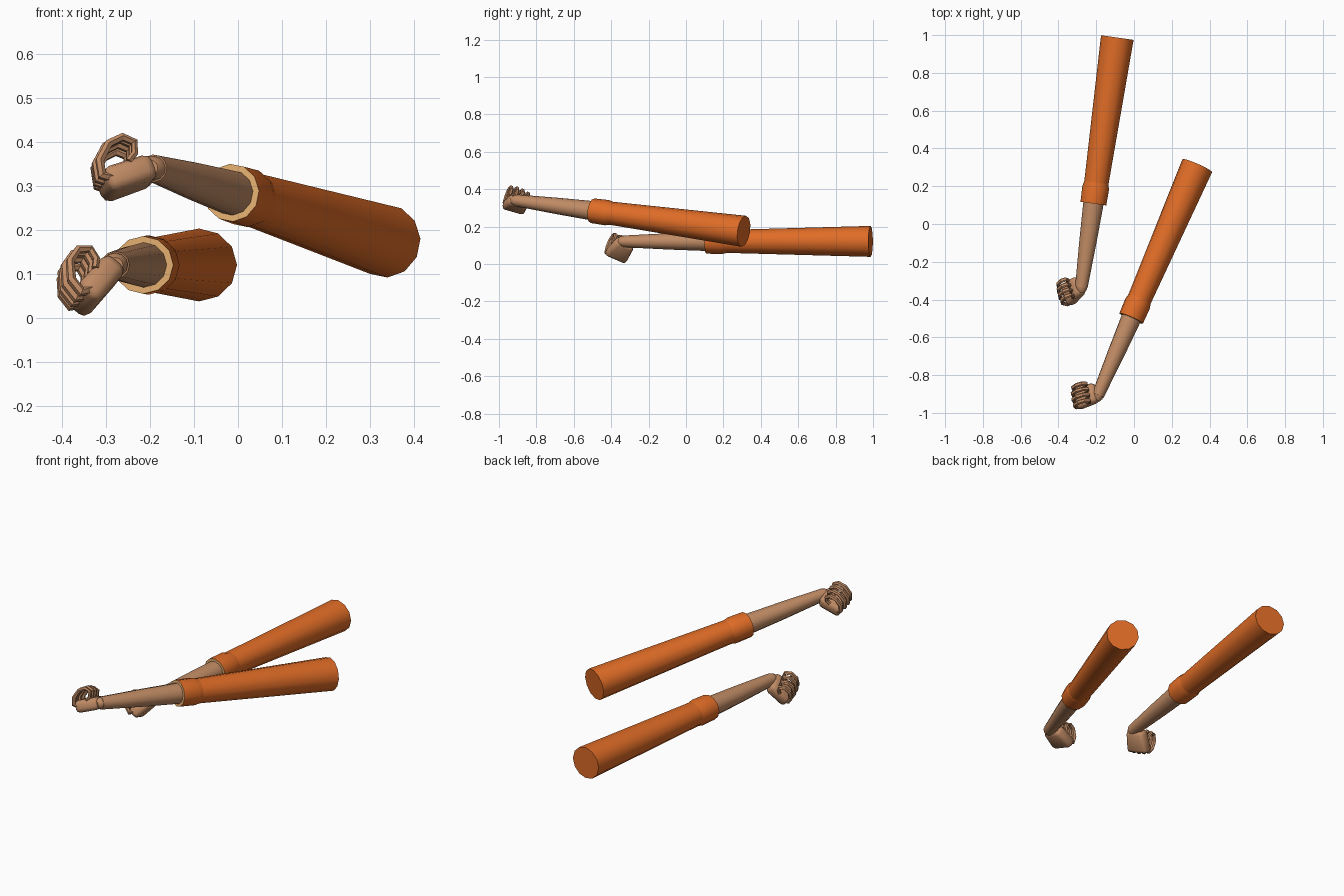
import bpy, bmesh
from math import radians, cos, sin, tau
from mathutils import Matrix, Vector

cube = bpy.data.objects.get("Cube")
if cube:
    bpy.data.objects.remove(cube)


def material(name, rgb):
    m = bpy.data.materials.new(name)
    m.use_nodes = True
    m.diffuse_color = (*rgb, 1)
    m.node_tree.nodes["Principled BSDF"].inputs["Base Color"].default_value = (*rgb, 1)
    return m


ORANGE = material("orange cloth", (0.74, 0.15, 0.02))
SKIN = material("skin", (0.53, 0.26, 0.13))
TAN = material("tan lining", (0.76, 0.42, 0.16))


def finish(name, bm, mats, place, angle=40):
    bmesh.ops.recalc_face_normals(bm, faces=bm.faces)
    mesh = bpy.data.meshes.new(name)
    bm.to_mesh(mesh)
    bm.free()
    ob = bpy.data.objects.new(name, mesh)
    bpy.context.collection.objects.link(ob)
    for m in mats:
        mesh.materials.append(m)
    ob.matrix_world = place
    bpy.ops.object.select_all(action="DESELECT")
    ob.select_set(True)
    bpy.context.view_layer.objects.active = ob
    bpy.ops.object.shade_smooth_by_angle(angle=radians(angle))
    return ob


def loft(bm, rings):
    """Skin a list of vertex rings and cap both ends."""
    rows = [[bm.verts.new(p) for p in ring] for ring in rings]
    n = len(rows[0])
    for a, b in zip(rows, rows[1:]):
        for i in range(n):
            bm.faces.new((a[i], a[(i + 1) % n], b[(i + 1) % n], b[i]))
    bm.faces.new(rows[0])
    bm.faces.new(rows[-1])


def limb(name, profile, mats, place, flat=0.95, sides=12):
    """Round part along y from (y, radius) pairs."""
    bm = bmesh.new()
    loft(bm, [[(r * cos(tau * i / sides), y, flat * r * sin(tau * i / sides))
               for i in range(sides)] for y, r in profile])
    return finish(name, bm, mats, place)


# Hand axes: across the knuckles, along the palm, out of the back of the hand
ACROSS = Vector((0.29, -0.875, 0.375)).normalized()
ALONG = Vector((-0.58, -0.48, -0.66))
ALONG = (ALONG - ALONG.dot(ACROSS) * ACROSS).normalized()
INWARD = -ACROSS.cross(ALONG)
HAND = Matrix((ACROSS, ALONG, INWARD)).transposed().to_4x4()

# Curled finger centre line: (along palm, inward)
CURL = [(0.045, 0.0), (0.066, 0.012), (0.058, 0.047), (0.024, 0.077),
        (-0.012, 0.081), (-0.033, 0.061), (-0.024, 0.036), (-0.004, 0.024)]


def palm(name, place):
    bm = bmesh.new()
    bmesh.ops.create_cube(bm, size=1)
    for v in bm.verts:
        taper = 1.0 if v.co.y > 0 else 0.8
        v.co = Vector((v.co.x * 0.13 * taper, v.co.y * 0.122, v.co.z * 0.062))
    bmesh.ops.bevel(bm, geom=bm.edges[:], offset=0.02, segments=2,
                    profile=0.5, affect="EDGES")
    finish(name, bm, [SKIN], place, 50)


def finger(name, shift, size, place):
    bm = bmesh.new()
    pts = [Vector((shift, u * size, v * size + 0.002)) for u, v in CURL]
    rings = []
    for i, p in enumerate(pts):
        t = (pts[min(i + 1, len(pts) - 1)] - pts[max(i - 1, 0)]).normalized()
        side = Vector((1, 0, 0))
        up = t.cross(side)
        r = 0.0145 - 0.0006 * i
        rings.append([p + r * (cos(tau * k / 6) * side + 0.8 * sin(tau * k / 6) * up)
                      for k in range(6)])
    loft(bm, rings)
    finish(name, bm, [SKIN], place, 30)


def arm(side, place):
    # Sleeve with a closed shoulder end
    limb(side + "_sleeve", [(0.09, 0.064), (0.888, 0.087)], [ORANGE], place)
    # Cuff: orange outside, tan on the face around the forearm
    cuff = limb(side + "_cuff", [(0, 0.05), (0, 0.069), (0.085, 0.071), (0.115, 0.064)],
                [ORANGE, TAN], place)
    for f in cuff.data.polygons:
        f.material_index = int(f.normal.y < -0.9)
    # Forearm and wrist
    limb(side + "_forearm", [(0.03, 0.055), (-0.2, 0.046), (-0.448, 0.033)], [SKIN], place)
    wrist = place @ Matrix.Translation((0, -0.448, 0)) @ Matrix.Rotation(radians(8.2), 4, "Z")
    limb(side + "_wrist", [(-0.028, 0.018), (-0.012, 0.029), (0.015, 0.03)], [SKIN], wrist)
    # Fist
    hand = wrist @ Matrix.Translation((-0.042, -0.015, -0.045)) @ HAND
    palm(side + "_palm", hand)
    for i, size in enumerate((1.0, 1.04, 1.0, 0.9)):
        finger(f"{side}_finger_{i + 1}", 0.048 - 0.032 * i, size, hand)


def rot(deg, axis):
    return Matrix.Rotation(radians(deg), 4, axis)


arm("left", Matrix.Translation((-0.015, -0.5, 0.285))
    @ rot(-23.4, "Z") @ rot(-7.1, "X") @ rot(25, "Y"))
arm("right", Matrix.Translation((-0.215, 0.108, 0.121)) @ rot(-8.2, "Z"))
